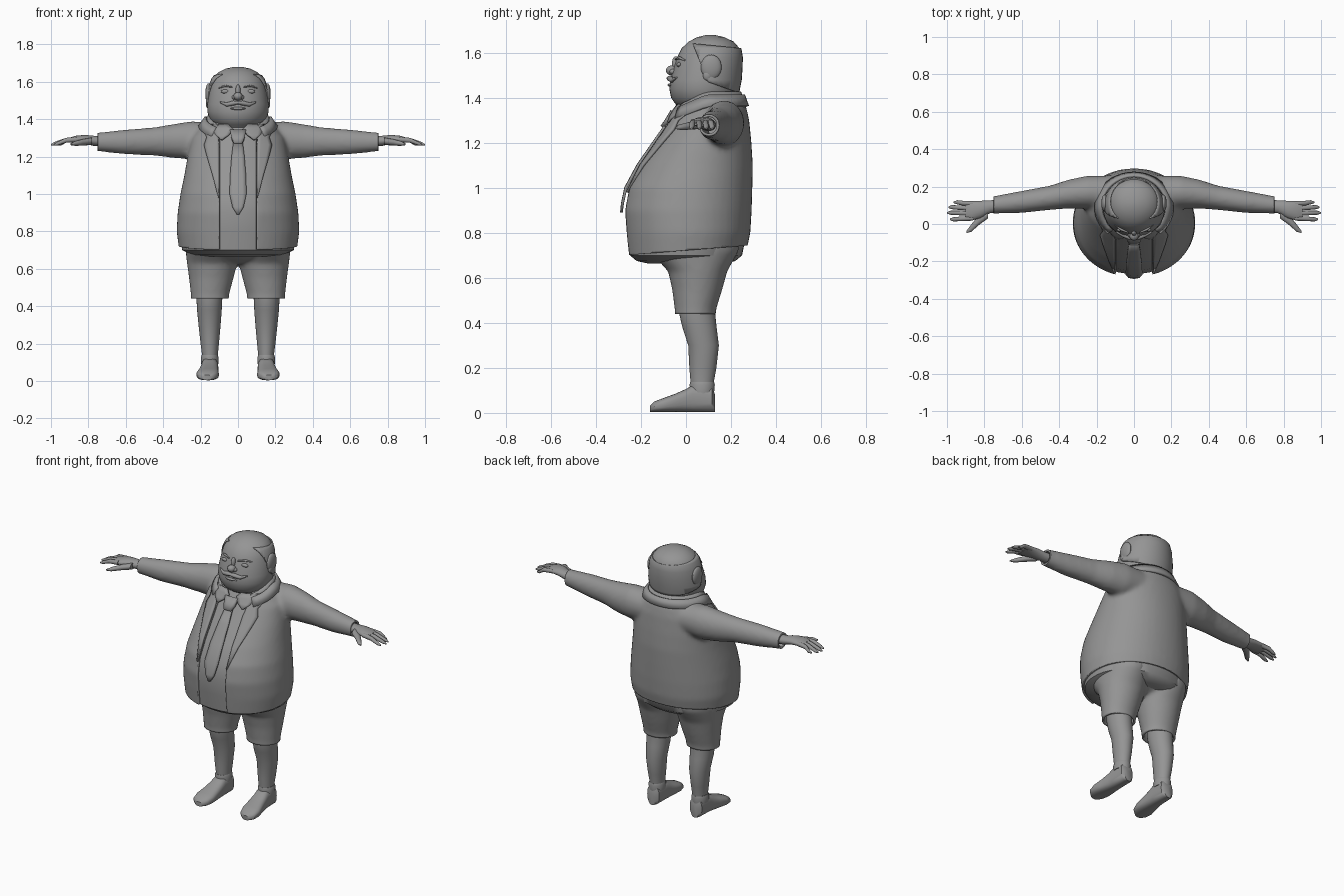
import bpy, bmesh, math
from mathutils import Vector
from mathutils.bvhtree import BVHTree

if "Cube" in bpy.data.objects:
    bpy.data.objects.remove(bpy.data.objects["Cube"])

grey = bpy.data.materials.new("plain grey")
grey.use_nodes = True
tone = (0.3, 0.3, 0.3, 1)
grey.diffuse_color = tone
grey.node_tree.nodes["Principled BSDF"].inputs["Base Color"].default_value = tone


def loft(bm, rings, axis="z", n=32, power=2.0):
    """Bridge oval rings (centre, radius a, radius b) lying across an axis."""
    loops = []
    for c, a, b in rings:
        loop = []
        for i in range(n):
            t = 2 * math.pi * i / n
            u, v = (math.copysign(abs(f) ** (2 / power), f) for f in (math.cos(t), math.sin(t)))
            off = {"z": (a * u, b * v, 0), "x": (0, a * u, b * v), "y": (a * u, 0, b * v)}[axis]
            loop.append(bm.verts.new(Vector(c) + Vector(off)))
        loops.append(loop)
    for p, q in zip(loops, loops[1:]):
        for i in range(n):
            bm.faces.new((p[i], p[i - 1], q[i - 1], q[i]))
    bm.faces.new(loops[0])
    bm.faces.new(loops[-1])


def finish(name, bm, mirror=False, thick=0, angle=40):
    bmesh.ops.recalc_face_normals(bm, faces=bm.faces)
    mesh = bpy.data.meshes.new(name)
    bm.to_mesh(mesh)
    bm.free()
    ob = bpy.data.objects.new(name, mesh)
    bpy.context.collection.objects.link(ob)
    mesh.materials.append(grey)
    if mirror:
        ob.modifiers.new("Mirror", "MIRROR").use_clip = False
    if thick:
        mod = ob.modifiers.new("Solidify", "SOLIDIFY")
        mod.thickness, mod.offset = thick, -1
    bpy.ops.object.select_all(action="DESELECT")
    ob.select_set(True)
    bpy.context.view_layer.objects.active = ob
    bpy.ops.object.shade_smooth_by_angle(angle=math.radians(angle))
    return ob


def part(name, rings, axis="z", n=32, power=2.0, mirror=False):
    bm = bmesh.new()
    loft(bm, rings, axis, n, power)
    return finish(name, bm, mirror)


def ball(name, centre, size, mirror=False):
    bm = bmesh.new()
    bmesh.ops.create_uvsphere(bm, u_segments=20, v_segments=12, radius=1)
    for v in bm.verts:
        v.co = Vector(c + s * k for c, s, k in zip(centre, size, v.co))
    return finish(name, bm, mirror)


def fuse(bm, voxel=0.013, rounds=6):
    """Melt overlapping lofts into one smooth skin."""
    ob = finish("fused", bm)
    mod = ob.modifiers.new("Remesh", "REMESH")
    mod.mode, mod.voxel_size = "VOXEL", voxel
    mod = ob.modifiers.new("Smooth", "SMOOTH")
    mod.factor, mod.iterations = 0.5, rounds
    skin = ob.evaluated_get(bpy.context.evaluated_depsgraph_get())
    out = bmesh.new()
    out.from_mesh(skin.to_mesh())
    bpy.data.objects.remove(ob)
    return out


def cut(bm, point, normal, drop=True):
    """Slice along a plane; drop whatever lies on the normal's side."""
    geom = bm.verts[:] + bm.edges[:] + bm.faces[:]
    bmesh.ops.bisect_plane(bm, geom=geom, plane_co=point, plane_no=normal, clear_outer=drop)


def ovals(profile, grow=0):
    """Turn (height, half width, front y, back y) rows into rings."""
    return [((0, (f + b) / 2, z), w + grow, (b - f) / 2 + grow) for z, w, f, b in profile]


# Jacket: torso and sleeves melted together, then opened and hemmed
torso = [(.60, .29, -.24, .24), (.70, .315, -.265, .265), (.80, .328, -.275, .286),
         (.90, .323, -.283, .292), (1.0, .308, -.265, .295), (1.1, .287, -.21, .297),
         (1.2, .27, -.14, .291), (1.3, .25, -.07, .281), (1.36, .2, -.035, .268), (1.41, .15, 0, .24)]
sleeve = [(.1, .17, 1.29, .09, .09), (.25, .17, 1.287, .088, .102), (.35, .16, 1.283, .077, .09),
          (.45, .14, 1.281, .065, .075), (.6, .118, 1.278, .059, .066), (.75, .102, 1.278, .047, .05),
          (.8, .1, 1.277, .045, .048)]
bm = bmesh.new()
loft(bm, ovals(torso), n=48, power=2.1)
for s in (1, -1):
    loft(bm, [((s * x, y, z), a, b) for x, y, z, a, b in sleeve], "x")
bm = fuse(bm)
skin = BVHTree.FromBMesh(bm)
cut(bm, (0, 0, .722), (0, .08, -1))
for s in (1, -1):
    cut(bm, (s * .75, 0, 0), (s, 0, 0))
    cut(bm, (s * .1, 0, 0), (s, 0, 0), drop=False)
strip = [f for f in bm.faces if abs(f.calc_center_median().x) < .1 and f.calc_center_median().y < .09]
bmesh.ops.delete(bm, geom=strip, context="FACES")
finish("jacket", bm, thick=.012)

# Shirt fills the jacket opening and closes under the belly
belly = [(.665, .2, -.19, .2), (.675, .26, -.235, .235)] + torso[1:]
part("shirt", ovals(belly, -.016), n=48, power=2.1)


def plate(name, rows, lift, thick=.012, mirror=True):
    """Lay a strip of (height, inner x, outer x) rows on the chest."""
    bm = bmesh.new()
    grid = []
    for z, x0, x1 in rows:
        line = []
        for k in range(5):
            x = x0 + (x1 - x0) * k / 4
            hit = skin.ray_cast(Vector((x, -2, z)), Vector((0, 1, 0)))[0]
            line.append(bm.verts.new((x, (hit.y if hit else 0) - lift, z)))
        grid.append(line)
    for p, q in zip(grid, grid[1:]):
        for k in range(4):
            bm.faces.new((p[k], p[k + 1], q[k + 1], q[k]))
    ob = finish(name, bm, mirror, thick)
    ob.modifiers["Solidify"].offset = 0


plate("lapel", [(.98, .1, .104), (1.1, .1, .135), (1.2, .1, .165), (1.26, .1, .18),
                (1.3, .105, .165), (1.34, .115, .185), (1.37, .13, .19)], .007)
plate("shirt_collar_point", [(1.29, .085, .09), (1.315, .05, .12), (1.345, .025, .135), (1.37, .05, .14)], .012)
plate("tie", [(.89, -.006, .006), (.93, -.03, .03), (1.0, -.045, .045), (1.1, -.042, .042),
              (1.2, -.034, .034), (1.28, -.024, .024)], .006, mirror=False)
plate("tie_knot", [(1.27, -.022, .022), (1.3, -.036, .036), (1.34, -.042, .042)], .014, .02, False)


def collar(name, top, low):
    """Folded band round the back of the neck, dipping at the front."""
    bm = bmesh.new()
    rows = []
    for i in range(33):
        t = math.radians(-48 + 276 * i / 32)
        dip = .075 * max(0, -math.sin(t))
        rows.append([bm.verts.new((a * math.cos(t), .09 + b * math.sin(t), z - dip)) for a, b, z in (top, low)])
    for p, q in zip(rows, rows[1:]):
        bm.faces.new((p[0], q[0], q[1], p[1]))
    finish(name, bm, thick=.014)


collar("jacket_collar", (.178, .172, 1.415), (.213, .19, 1.365))
collar("shirt_collar", (.158, .155, 1.428), (.178, .168, 1.385))

# Hands
part("palm", [((.7, .1, 1.28), .034, .028), ((.77, .092, 1.284), .034, .027), ((.82, .078, 1.292), .046, .024),
              ((.87, .07, 1.292), .052, .019), ((.9, .07, 1.288), .048, .013)], "x", 20, mirror=True)
for name, y0, y1, tip in (("little", .108, .116, .965), ("ring", .083, .09, .993),
                          ("middle", .057, .06, 1), ("index", .031, .025, .985)):
    part(name + "_finger", [((.86, y0, 1.292), .013, .014), ((.92, (y0 + y1) / 2, 1.287), .0125, .013),
                            ((tip - .02, y1, 1.269), .011, .01), ((tip, y1, 1.263), .004, .004)], "x", 12, mirror=True)
part("thumb", [((.78, .06, 1.282), .03, .02), ((.83, .02, 1.276), .026, .017),
               ((.87, -.022, 1.27), .02, .013), ((.895, -.042, 1.266), .006, .005)], "x", 12, mirror=True)

# Shorts
bm = bmesh.new()
for s in (1, -1):
    loft(bm, [((s * x, y, z), a, b) for z, x, y, a, b in
              ((.40, .15, .04, .1, .09), (.46, .15, .042, .102, .092), (.55, .143, .05, .119, .112),
               (.63, .138, .052, .135, .132), (.72, .142, .035, .141, .2), (.78, .142, .035, .141, .2))])
loft(bm, [((0, .02, .63), .1, .06), ((0, .02, .65), .2, .11), ((0, .02, .7), .26, .19), ((0, .02, .77), .27, .2)])
bm = fuse(bm, rounds=5)
cut(bm, (0, 0, .44), (0, 0, -1))
finish("shorts", bm, thick=.012)

# Lower legs, sock cuffs and shoes
part("leg", [((.151, .072, .08), .042, .05), ((.15, .072, .14), .042, .052), ((.151, .075, .2), .049, .06),
             ((.152, .078, .3), .059, .068), ((.153, .06, .38), .066, .076), ((.153, .05, .44), .069, .08),
             ((.153, .05, .5), .069, .08)], mirror=True)
part("sock_cuff", [((.151, .072, .09), .046, .053), ((.151, .072, .125), .048, .056),
                   ((.151, .072, .138), .043, .053)], mirror=True)
part("shoe", [((x, y, h / 2 + .004), a, h / 2) for x, y, h, a in
              ((.15, .128, .08, .025), (.15, .115, .115, .042), (.151, .03, .12, .046), (.153, 0, .102, .048),
               (.157, -.05, .08, .054), (.162, -.1, .062, .06), (.165, -.14, .047, .05), (.165, -.16, .028, .024))],
     "y", 28, 2.7, True)

# Head and hair
skull = [(1.3, .1, .02, .21), (1.35, .1, -.015, .215), (1.37, .13, -.045, .222), (1.4, .152, -.066, .226),
         (1.44, .164, -.074, .232), (1.48, .164, -.07, .24), (1.53, .157, -.055, .243), (1.58, .148, -.04, .245),
         (1.62, .133, -.02, .238), (1.65, .106, .012, .212), (1.67, .067, .05, .17), (1.68, .02, .09, .125)]
part("head", ovals(skull), n=40)
bm = bmesh.new()
loft(bm, ovals(skull, .008), n=40)
cut(bm, (0, .03, 1.64), (0, -1, -.4))
cut(bm, (0, 0, 1.645), (0, .1, 1))
cut(bm, (0, .1, 1.47), (0, -.35, -1))
finish("hair", bm, thick=.008)

# Face
ball("ear", (.157, .112, 1.537), (.018, .046, .055), True)
ball("ear_lobe", (.16, .095, 1.5), (.012, .02, .024), True)
ball("nose", (0, -.063, 1.522), (.024, .026, .022))
ball("nose_bridge", (0, -.045, 1.55), (.014, .018, .035))
ball("nostril", (.02, -.058, 1.517), (.013, .015, .012), True)
ball("eye", (.068, -.031, 1.548), (.024, .011, .011), True)
part("eyebrow", [((.03, -.046, 1.572), .004, .003), ((.07, -.029, 1.578), .008, .006),
                 ((.105, -.002, 1.566), .004, .003)], "x", 10, mirror=True)
part("moustache", [((0, -.073, 1.488), .014, .008), ((.025, -.071, 1.486), .014, .013),
                   ((.06, -.059, 1.478), .012, .011), ((.095, -.043, 1.49), .005, .004)], "x", 12, mirror=True)
ball("lower_lip", (0, -.069, 1.457), (.04, .013, .008))
